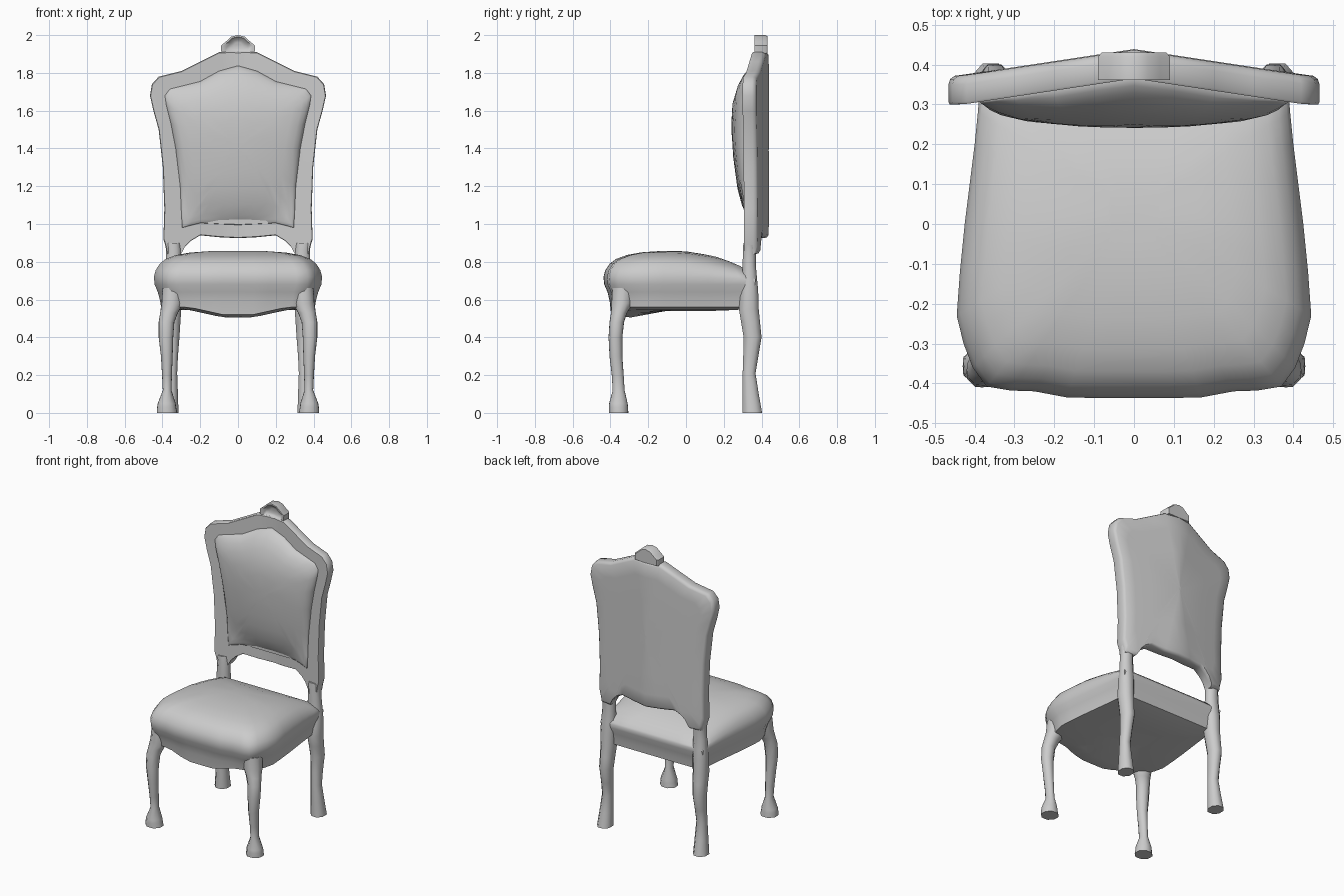
import bpy, bmesh, math


def loft(name, rings, angle=50):
    """Bridge equal-length closed rings, cap both ends, smooth by angle."""
    bm = bmesh.new()
    loops = [[bm.verts.new(p) for p in r] for r in rings]
    n = len(rings[0])
    for a, b in zip(loops, loops[1:]):
        for i in range(n):
            j = (i + 1) % n
            bm.faces.new((a[i], a[j], b[j], b[i]))
    bm.faces.new(loops[0])
    bm.faces.new(loops[-1][::-1])
    bmesh.ops.recalc_face_normals(bm, faces=bm.faces)
    me = bpy.data.meshes.new(name)
    bm.to_mesh(me)
    bm.free()
    ob = bpy.data.objects.new(name, me)
    bpy.context.collection.objects.link(ob)
    bpy.ops.object.select_all(action='DESELECT')
    bpy.context.view_layer.objects.active = ob
    ob.select_set(True)
    bpy.ops.object.shade_smooth_by_angle(angle=math.radians(angle))
    return ob


def mirrored(half):
    """Close a half outline whose first and last points lie on x = 0."""
    return half + [(-x, v) for x, v in half[-2:0:-1]]


def interp(table, t):
    if t <= table[0][0]:
        return table[0][1]
    for (a, va), (b, vb) in zip(table, table[1:]):
        if t <= b:
            return va + (vb - va) * (t - a) / (b - a)
    return table[-1][1]


def leg(name, side, sections, chamfer):
    """Rounded-square leg from (z, x0, x1, y0, y1) sections."""
    rings = []
    for z, x0, x1, y0, y1 in sections:
        cx, cy, hx, hy = (x0 + x1) / 2, (y0 + y1) / 2, (x1 - x0) / 2, (y1 - y0) / 2
        ring = []
        for k in range(12):
            a = math.radians([-24, 0, 24][k % 3] + 90 * (k // 3))
            c, s = math.cos(a), math.sin(a)
            f = (abs(c) ** chamfer + abs(s) ** chamfer) ** (-1 / chamfer)
            ring.append((side * (cx + hx * c * f), cy + hy * s * f, z))
        rings.append(ring)
    return loft(name, rings)


# Seat: stacked, scaled copies of the plan outline
plan = mirrored([(0, -.437), (.09, -.437), (.17, -.435), (.25, -.42), (.31, -.418),
                 (.37, -.408), (.405, -.36), (.428, -.3), (.445, -.23), (.437, -.12),
                 (.425, 0), (.41, .12), (.40, .2), (.392, .28), (.385, .368),
                 (.2, .37), (0, .37)])
fall = [(-.2, 1), (0, .97), (.15, .82), (.3, .55), (.37, .3)]
levels = [(.54, .3), (.545, .7), (.56, .915), (.60, .93), (.64, .955), (.68, .992),
          (.72, 1), (.755, .98), (.79, .93), (.815, .86), (.836, .74),
          (.850, .58), (.858, .38), (.86, .15)]
rings = []
for z, s in levels:
    ring = []
    for x, y in plan:
        px, py = x * s, .04 + (y - .04) * s
        pz = z if z <= .7 else .7 + (z - .7) * interp(fall, py)
        if z <= .6 and py < -.2:            # dipped front apron
            pz -= .04 * (1 if z < .58 else .3) * interp([(.08, 1), (.26, 0)], abs(px))
        ring.append((px, py, pz))
    rings.append(ring)
loft("seat", rings, 60)

# Legs, left and right
front = [(.66, .29, .40, -.39, -.27), (.58, .29, .405, -.395, -.28),
         (.53, .318, .412, -.397, -.312), (.48, .337, .420, -.405, -.328),
         (.40, .343, .420, -.41, -.337), (.30, .346, .408, -.405, -.337),
         (.20, .350, .402, -.393, -.330), (.12, .352, .398, -.388, -.325),
         (.05, .330, .425, -.407, -.309), (.03, .328, .428, -.408, -.307),
         (0, .322, .430, -.408, -.305)]
back = [(.90, .305, .388, .304, .372), (.86, .302, .380, .301, .371),
        (.78, .300, .383, .300, .370), (.71, .298, .388, .298, .376),
        (.65, .298, .392, .290, .382), (.55, .300, .392, .280, .385),
        (.48, .305, .390, .292, .392), (.40, .310, .390, .305, .400),
        (.30, .318, .385, .303, .383), (.21, .322, .385, .300, .368),
        (.10, .318, .395, .300, .385), (0, .315, .405, .300, .403)]
for label, side in (("left", -1), ("right", 1)):
    leg("front_leg_" + label, side, front, 3)
    leg("back_leg_" + label, side, back, 7)


# Back frame: outline lofted front to back, bowed rearwards in the middle
def bow(x):
    return .065 * (1 - min(1, abs(x) / .43))


def scaled(outline, s, cz):
    return [(x * s, cz + (z - cz) * s) for x, z in outline]


frame = mirrored([(0, .925), (.10, .93), (.20, .94), (.25, .91), (.29, .87), (.302, .84),
                  (.376, .84), (.380, .87), (.395, .92), (.39, 1.08), (.398, 1.3),
                  (.42, 1.5), (.448, 1.6), (.466, 1.68), (.456, 1.74), (.42, 1.78),
                  (.30, 1.81), (.20, 1.86), (.10, 1.91), (0, 1.912)])
rings = []
for s, y in ((.03, .30), (.5, .30), (.85, .30), (.992, .30), (1, .306),
             (1, .35), (.99, .364), (.965, .372), (.8, .374), (.5, .374), (.03, .374)):
    rings.append([(x, y + bow(x), z) for x, z in scaled(frame, s, 1.4)])
loft("back_frame", rings, 45)

# Padded backrest, fuller towards the top
pad = mirrored([(0, .995), (.10, 1.0), (.20, 1.005), (.26, .99), (.295, .98), (.30, 1.06),
                (.306, 1.2), (.33, 1.4), (.355, 1.53), (.38, 1.63), (.387, 1.68),
                (.36, 1.715), (.30, 1.73), (.20, 1.755), (.10, 1.81), (0, 1.838)])
face = [(1.0, .335), (1.08, .302), (1.17, .275), (1.35, .25), (1.5, .24), (1.63, .244),
        (1.74, .277), (1.84, .325)]
rings = []
for s, k in ((1, -.1), (1, .1), (.985, .4), (.95, .7), (.88, .93), (.75, 1), (.55, 1),
             (.35, 1), (.15, 1)):
    ring = []
    for x, z in scaled(pad, s, 1.42):
        base = .30 + bow(x)
        top = min(interp(face, z) + .035 * (x / .38) ** 2, base - .012)
        ring.append((x, base + (top - base) * k, z))
    rings.append(ring)
loft("back_cushion", rings, 60)

# Crest ornament with a hollowed front
crest = mirrored([(0, 1.9), (.088, 1.902), (.09, 1.945), (.065, 1.965), (.035, 1.992), (0, 2.0)])
rings = [[(x, y, z) for x, z in scaled(crest, s, 1.94)]
         for s, y in ((.35, .385), (.6, .38), (.85, .362), (1, .362), (1, .42), (.9, .431))]
loft("crest_ornament", rings, 40)
